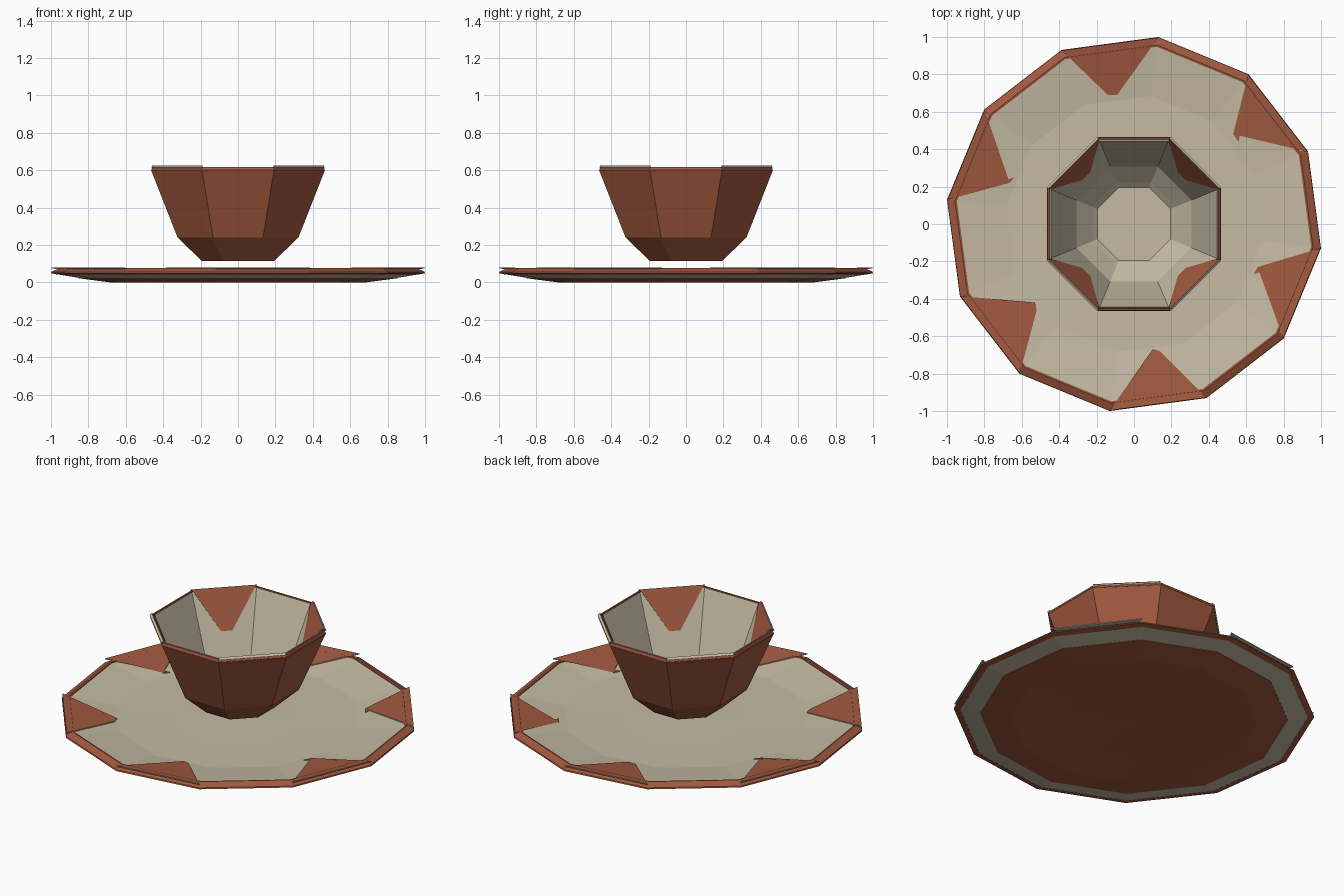
import bpy, bmesh
from math import radians, cos, sin
from mathutils import Vector

if "Cube" in bpy.data.objects:
    bpy.data.objects.remove(bpy.data.objects["Cube"])


def material(name, color):
    m = bpy.data.materials.new(name)
    m.diffuse_color = (*color, 1)
    m.use_nodes = True
    m.node_tree.nodes["Principled BSDF"].inputs["Base Color"].default_value = m.diffuse_color
    return m


clay = material("terracotta", (0.36, 0.10, 0.05))
cream = material("cream", (0.56, 0.50, 0.37))


def finish(name, bm, mats):
    me = bpy.data.meshes.new(name)
    bm.to_mesh(me)
    bm.free()
    for m in mats:
        me.materials.append(m)
    ob = bpy.data.objects.new(name, me)
    bpy.context.collection.objects.link(ob)
    return ob


def polar(r, deg, z):
    return Vector((r * cos(radians(deg)), r * sin(radians(deg)), z))


def lathe(name, profile, sides, phase, mat, closed=False):
    """Faceted ring or bowl from (radius, z) points; radius 0 makes a pole."""
    bm = bmesh.new()
    rows = []
    for r, z in profile:
        if r == 0:
            rows.append([bm.verts.new((0, 0, z))] * sides)
        else:
            rows.append([bm.verts.new(polar(r, phase + 360 * i / sides, z)) for i in range(sides)])
    pairs = list(zip(rows, rows[1:]))
    if closed:
        pairs.append((rows[-1], rows[0]))
    for a, b in pairs:
        for i in range(sides):
            j = (i + 1) % sides
            bm.faces.new(list(dict.fromkeys((a[i], a[j], b[j], b[i]))))
    bmesh.ops.recalc_face_normals(bm, faces=bm.faces)
    return finish(name, bm, [mat])


def flap(name, points, offset):
    """Folded sheet: clay on the visible side, cream on the hidden side and edges."""
    bm = bmesh.new()
    top = [bm.verts.new(p) for p in points]
    low = [bm.verts.new(Vector(p) + Vector(offset)) for p in points]
    n = len(points)
    bm.faces.new(top)
    under = [bm.faces.new(low[::-1])]
    for i in range(n):
        j = (i + 1) % n
        under.append(bm.faces.new((top[i], low[i], low[j], top[j])))
    for f in under:
        f.material_index = 1
    bmesh.ops.recalc_face_normals(bm, faces=bm.faces)
    return finish(name, bm, [clay, cream])


# Saucer: clay underside, cream lining, clay rim
PH = -7.4
lathe("saucer_base", [(0, 0.008), (0.40, 0.004), (0.69, 0.0), (0.86, 0.022),
                      (0.86, 0.03), (0, 0.02)], 12, PH, clay)
lathe("saucer_lining", [(0, 0.025), (0.86, 0.024), (0.975, 0.043), (0.965, 0.068),
                        (0.69, 0.036), (0.35, 0.034), (0, 0.038)], 12, PH, cream)
lathe("saucer_rim", [(0.972, 0.042), (1.008, 0.048), (1.006, 0.056), (0.965, 0.076),
                     (0.955, 0.074), (0.955, 0.06)], 12, PH, clay, True)

# Saucer flaps: every other edge folds inward to a blunt tip
tips = [((-0.14, 0.69), (-0.09, 0.69)), ((-0.64, 0.25), (-0.665, 0.22)),
        ((-0.52, -0.46), (-0.53, -0.42)), ((0.14, -0.68), (0.10, -0.67)),
        ((0.64, -0.27), (0.66, -0.23)), ((0.56, 0.44), (0.53, 0.48))]
for k, (t0, t1) in enumerate(tips):
    a = PH + 90 + 60 * k
    flap(f"saucer_flap_{k + 1}",
         [polar(1.005, a, 0.08), polar(1.005, a + 30, 0.08),
          (*t0, 0.046), (*t1, 0.046)], (0, 0, -0.006))

# Cup: clay outside, cream lining, clay lip
lathe("cup_body", [(0, 0.122), (0.21, 0.115), (0.35, 0.24), (0.503, 0.60), (0.495, 0.60),
                   (0.342, 0.245), (0.20, 0.125), (0, 0.127)], 8, 22.5, clay)
lathe("cup_lining", [(0, 0.128), (0.20, 0.128), (0.340, 0.247), (0.488, 0.605), (0.480, 0.615),
                     (0.332, 0.250), (0.215, 0.138), (0, 0.138)], 8, 22.5, cream)
lathe("cup_rim", [(0.503, 0.598), (0.497, 0.616), (0.488, 0.616), (0.490, 0.598)],
      8, 22.5, clay, True)

# Cup flaps: triangles folded into the four diagonal walls
for k in range(4):
    a = 22.5 + 90 * k
    out = polar(0.012, a + 22.5, -0.010)
    flap(f"cup_flap_{k + 1}",
         [polar(0.494, a, 0.626), polar(0.494, a + 45, 0.626),
          polar(0.474, a + 44, 0.618), polar(0.345, a + 22.5, 0.35),
          polar(0.474, a + 1, 0.618)], out)
